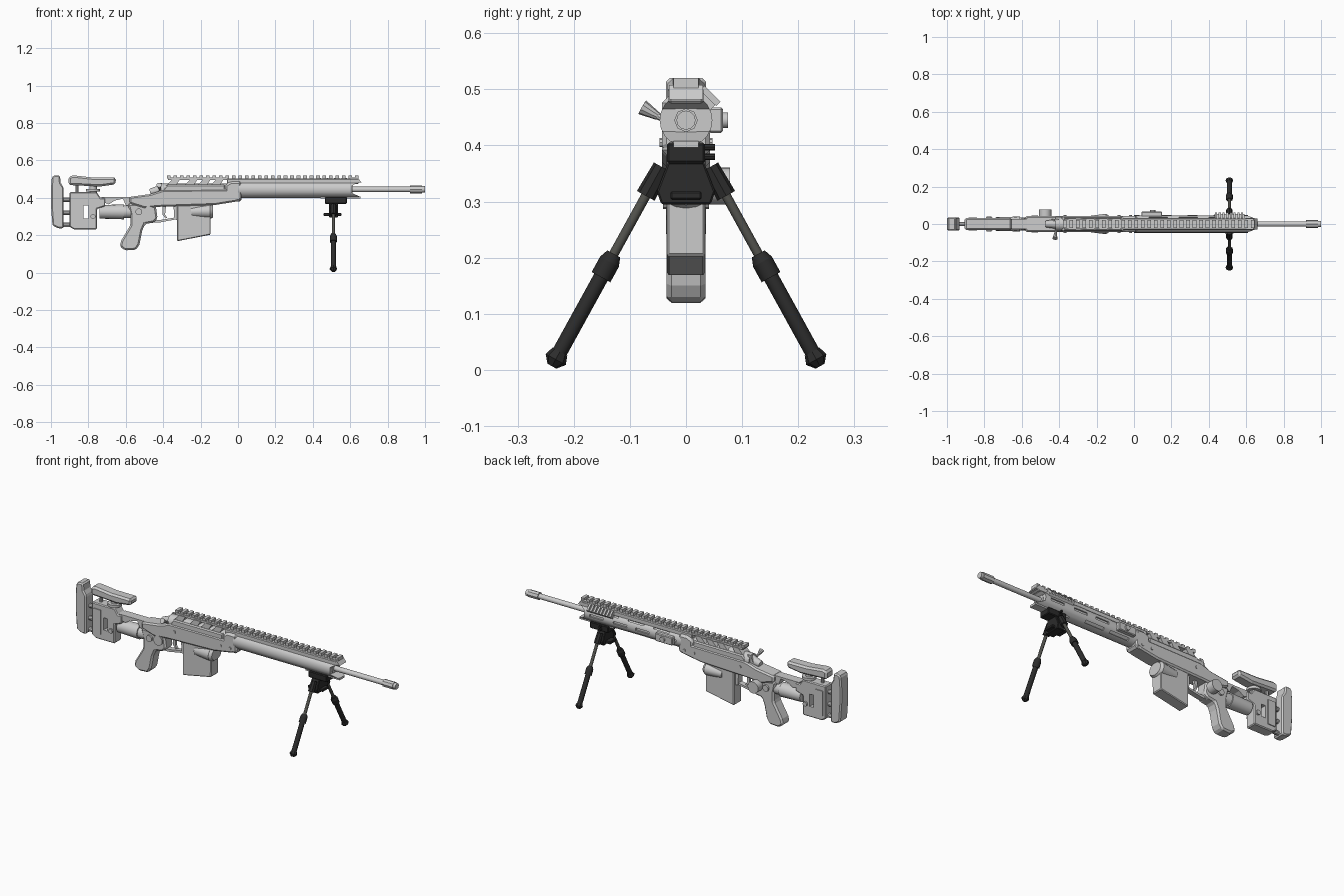
import bpy, bmesh, math
from mathutils import Vector


def material(name, rgb):
    m = bpy.data.materials.new(name)
    m.diffuse_color = (*rgb, 1)
    return m


GREY = material("light grey", (0.60, 0.60, 0.60))
BLACK = material("matte black", (0.025, 0.025, 0.025))
STEEL = material("dark steel", (0.085, 0.085, 0.075))


def finish(name, bm, mat, bevel=0.0, smooth=False):
    bmesh.ops.recalc_face_normals(bm, faces=bm.faces)
    me = bpy.data.meshes.new(name)
    bm.to_mesh(me)
    bm.free()
    ob = bpy.data.objects.new(name, me)
    bpy.context.collection.objects.link(ob)
    me.materials.append(mat)
    if smooth:
        bpy.ops.object.select_all(action='DESELECT')
        ob.select_set(True)
        bpy.context.view_layer.objects.active = ob
        bpy.ops.object.shade_smooth_by_angle(angle=math.radians(35))
    if bevel:
        b = ob.modifiers.new("bevel", 'BEVEL')
        b.width, b.segments, b.limit_method = bevel, 1, 'ANGLE'
    return ob


def prism(name, pts, y0, y1, mat=GREY, bevel=0.0):
    """Side profile (x, z) extruded from y0 to y1."""
    bm = bmesh.new()
    f = bm.faces.new([bm.verts.new((x, y0, z)) for x, z in pts])
    r = bmesh.ops.extrude_face_region(bm, geom=[f])
    bmesh.ops.translate(bm, verts=[v for v in r["geom"] if isinstance(v, bmesh.types.BMVert)],
                        vec=(0, y1 - y0, 0))
    return finish(name, bm, mat, bevel)


def box(name, x0, x1, y0, y1, z0, z1, mat=GREY, bevel=0.0):
    return prism(name, [(x0, z0), (x1, z0), (x1, z1), (x0, z1)], y0, y1, mat, bevel)


def rod(name, a, b, r1, r2=None, mat=GREY, n=16, flat=1.0):
    """Round bar or cone from a to b; flat scales its width in y."""
    a, b = Vector(a), Vector(b)
    bm = bmesh.new()
    bmesh.ops.create_cone(bm, cap_ends=True, segments=n, radius1=r1,
                          radius2=r1 if r2 is None else r2, depth=(b - a).length)
    q = (b - a).to_track_quat('Z', 'Y')
    mid = (a + b) / 2
    for v in bm.verts:
        v.co = q @ v.co
        v.co.y *= flat
        v.co += mid
    return finish(name, bm, mat, smooth=True)


def cut(target, cutters):
    for c in cutters:
        c.hide_render = True
        c.hide_viewport = True
        m = target.modifiers.new("cut", 'BOOLEAN')
        m.operation, m.object, m.solver = 'DIFFERENCE', c, 'EXACT'


AX = 0.445  # height of the bore line

# Barrel and muzzle
rod("barrel", (0.55, 0, AX), (0.93, 0, AX), 0.0145)
rod("muzzle", (0.92, 0, AX), (0.985, 0, AX), 0.021, n=8)
rod("muzzle_tip", (0.985, 0, AX), (1.0, 0, AX), 0.017, n=12)

# Handguard tube with side slots and a notched front end
guard = rod("handguard", (0.0, 0, AX), (0.65, 0, AX), 0.047, n=20)
cutters = [prism("end_notch_cutter", [(0.61, 0.425), (0.61, 0.465), (0.70, 0.515), (0.70, 0.385)], -0.1, 0.1)]
for x in (0.03, 0.20, 0.34, 0.49):
    cutters.append(box("slot_cutter", x, x + 0.085, 0.038, 0.1, 0.438, 0.452))
for x in (0.08, 0.24, 0.40):
    c = box("upper_slot_cutter", x, x + 0.10, 0.038, 0.1, -0.007, 0.007)
    c.location.z = AX
    c.rotation_euler.x = math.radians(45)
    cutters.append(c)
for x in (0.06, 0.22):
    c = box("lower_slot_cutter", x, x + 0.12, 0.038, 0.1, -0.008, 0.008)
    c.location.z = AX
    c.rotation_euler.x = math.radians(-50)
    cutters.append(c)
cut(guard, cutters)
box("guard_lower_plate", 0.44, 0.655, -0.022, 0.022, 0.396, 0.408)
rod("barrel_collar", (0.55, 0, AX), (0.612, 0, AX), 0.028)

# Small accessories on the far side of the handguard
box("side_module", 0.04, 0.15, 0.04, 0.066, 0.422, 0.468, bevel=0.004)
rod("module_knob", (0.10, 0.06, AX), (0.10, 0.075, AX), 0.014)
side = [box("side_rail", 0.43, 0.59, 0.040, 0.056, -0.018, 0.018)]
for i in range(8):
    x = 0.433 + i * 0.02
    side.append(box("side_rail_tooth", x, x + 0.011, 0.056, 0.067, -0.02, 0.02))
for o in side:
    o.location.z = AX
    o.rotation_euler.x = math.radians(45)

# Top rail with teeth, bridged over the receiver by slanted supports
box("rail_base_front", -0.06, 0.645, -0.031, 0.031, 0.475, 0.503, bevel=0.004)
box("rail_bridge", -0.375, -0.05, -0.026, 0.026, 0.496, 0.508)
prism("rail_front_lip", [(0.60, 0.485), (0.66, 0.482), (0.64, 0.508), (0.60, 0.508)], -0.03, 0.03)
for x in (-0.36, -0.265, -0.195, -0.125):
    prism("rail_support", [(x - 0.025, 0.462), (x + 0.025, 0.462), (x + 0.05, 0.50), (x + 0.01, 0.50)], -0.03, 0.03)
for i in range(30):
    x = -0.38 + i * 0.0347
    prism("rail_tooth", [(x, 0.502), (x + 0.019, 0.502), (x + 0.019, 0.52), (x, 0.52)], -0.022, 0.022)

# Receiver, bolt and bolt handle
rod("receiver", (-0.42, 0, 0.44), (0.02, 0, 0.44), 0.037)
prism("receiver_side_plate", [(-0.41, 0.43), (-0.07, 0.43), (-0.07, 0.47), (-0.38, 0.47)], -0.038, 0.038, bevel=0.006)
prism("receiver_front", [(-0.07, 0.38), (0.02, 0.38), (0.02, 0.488), (-0.04, 0.488), (-0.07, 0.47)], -0.043, 0.043, bevel=0.012)
rod("bolt_shroud", (-0.47, 0, 0.43), (-0.40, 0, 0.447), 0.018, 0.028)
rod("bolt_handle", (-0.415, -0.02, 0.435), (-0.42, -0.058, 0.457), 0.006, n=8)
rod("bolt_knob", (-0.42, -0.05, 0.452), (-0.422, -0.078, 0.468), 0.007, 0.014, n=10)
prism("safety_lever", [(-0.44, 0.44), (-0.42, 0.44), (-0.405, 0.478), (-0.425, 0.478)], 0.015, 0.027)

# Chassis
prism("chassis", [(0.02, 0.445), (0.02, 0.395), (-0.01, 0.380), (-0.12, 0.362), (-0.33, 0.355), (-0.42, 0.352),
                  (-0.50, 0.345), (-0.58, 0.37), (-0.58, 0.405), (-0.47, 0.42), (-0.40, 0.442)],
      -0.043, 0.043, bevel=0.008)
for s in (-1, 1):
    for x in (-0.37, -0.08, -0.02):
        rod("chassis_screw", (x, s * 0.04, 0.405), (x, s * 0.047, 0.405), 0.008, n=8)

# Magazine and flared magazine well
prism("magazine", [(-0.325, 0.40), (-0.145, 0.40), (-0.147, 0.203), (-0.325, 0.168)], -0.034, 0.034, bevel=0.004)
rod("magazine_well_flare", (-0.25, 0, 0.325), (-0.15, 0, 0.328), 0.032, 0.042, flat=1.3)
rod("magazine_well_lip", (-0.15, 0, 0.328), (-0.135, 0, 0.328), 0.042, 0.034, flat=1.3)
prism("magazine_release", [(-0.345, 0.36), (-0.32, 0.36), (-0.32, 0.28), (-0.34, 0.285)], -0.02, 0.02)

# Trigger group and grip
prism("trigger", [(-0.405, 0.355), (-0.385, 0.355), (-0.39, 0.31), (-0.378, 0.292), (-0.388, 0.29), (-0.403, 0.31)], -0.007, 0.007)
prism("trigger_guard", [(-0.50, 0.265), (-0.42, 0.268), (-0.33, 0.285), (-0.33, 0.296), (-0.42, 0.281), (-0.50, 0.285)], -0.015, 0.015)
prism("grip", [(-0.59, 0.37), (-0.44, 0.36), (-0.43, 0.29), (-0.45, 0.268), (-0.497, 0.26), (-0.512, 0.225), (-0.527, 0.15),
               (-0.545, 0.122), (-0.605, 0.119), (-0.632, 0.14), (-0.625, 0.17), (-0.575, 0.255), (-0.575, 0.31)],
      -0.035, 0.035, bevel=0.009)
rod("hinge_wheel", (-0.475, 0.03, 0.328), (-0.475, 0.078, 0.328), 0.033)
rod("hinge_cap", (-0.475, -0.043, 0.328), (-0.475, -0.03, 0.328), 0.028)
rod("hinge_button", (-0.53, -0.045, 0.325), (-0.53, 0.045, 0.325), 0.018)

# Stock tube and arm
rod("stock_tube", (-0.74, 0, 0.325), (-0.61, 0, 0.325), 0.036, 0.040)
rod("stock_tube_neck", (-0.61, 0, 0.325), (-0.52, 0, 0.325), 0.034, 0.030)
prism("stock_upper_arm", [(-0.73, 0.38), (-0.69, 0.365), (-0.66, 0.385), (-0.615, 0.395), (-0.60, 0.36), (-0.57, 0.36), (-0.57, 0.405), (-0.73, 0.405)],
      -0.026, 0.026)

# Stock body with a side window
stock = prism("stock_body", [(-0.90, 0.43), (-0.755, 0.43), (-0.735, 0.40), (-0.71, 0.40), (-0.71, 0.355), (-0.755, 0.34),
                             (-0.755, 0.23), (-0.875, 0.23), (-0.90, 0.245)], -0.031, 0.031, bevel=0.005)
cut(stock, [box("window_cutter", -0.825, -0.80, -0.1, 0.1, 0.29, 0.36)])
for s in (-1, 1):
    box("stock_panel", -0.885, -0.84, s * 0.03, s * 0.036, 0.26, 0.40)
    rod("stock_knob", (-0.775, s * 0.028, 0.30), (-0.775, s * 0.041, 0.30), 0.013, n=10)

# Cheek rest on its post
prism("cheek_rest", [(-0.905, 0.468), (-0.905, 0.513), (-0.88, 0.52), (-0.78, 0.509), (-0.652, 0.508), (-0.655, 0.472), (-0.74, 0.46), (-0.85, 0.466)],
      -0.033, 0.033, bevel=0.010)
rod("cheek_post", (-0.775, 0, 0.42), (-0.775, 0, 0.465), 0.020)
rod("cheek_height_wheel", (-0.775, 0, 0.434), (-0.775, 0, 0.448), 0.038, n=14)
rod("cheek_rear_post", (-0.86, 0, 0.42), (-0.86, 0, 0.47), 0.008, n=8)

# Butt pad and its rods
prism("butt_pad", [(-0.995, 0.51), (-0.985, 0.52), (-0.952, 0.52), (-0.948, 0.48), (-0.932, 0.455), (-0.932, 0.238),
                   (-0.96, 0.236), (-0.992, 0.252), (-1.0, 0.36), (-1.0, 0.45)], -0.036, 0.036, bevel=0.008)
for z in (0.39, 0.32, 0.255):
    rod("butt_rod", (-0.94, 0, z), (-0.89, 0, z), 0.012, n=10)

# Bipod mount and body
BX = 0.51
box("bipod_clamp", 0.465, 0.582, -0.034, 0.034, 0.368, 0.405, BLACK, 0.004)
for z in (0.38, 0.397):
    rod("clamp_screw", (BX, 0.03, z), (BX, 0.052, z), 0.006, mat=BLACK, n=8)
bm = bmesh.new()
front = [bm.verts.new((BX - 0.024, y, z)) for y, z in
         ((-0.032, 0.37), (0.032, 0.37), (0.052, 0.318), (0.044, 0.295), (-0.044, 0.295), (-0.052, 0.318))]
f = bm.faces.new(front)
r = bmesh.ops.extrude_face_region(bm, geom=[f])
bmesh.ops.translate(bm, verts=[v for v in r["geom"] if isinstance(v, bmesh.types.BMVert)], vec=(0.048, 0, 0))
finish("bipod_body", bm, BLACK, 0.003)
box("bipod_pivot_plate", 0.457, 0.553, -0.028, 0.028, 0.303, 0.318, BLACK, 0.003)

# Bipod legs, mirrored left and right
for s in (-1, 1):
    def leg(name, t0, t1, r1, r2=None, mat=BLACK, n=12):
        p = lambda t: (BX, s * (0.047 + 0.190 * t), 0.355 - 0.345 * t)
        rod(name, p(t0), p(t1), r1, r2, mat, n)
    leg("leg_hinge", -0.02, 0.13, 0.016, 0.018, n=8)
    leg("leg_inner_rod", 0.10, 0.46, 0.0085, mat=STEEL)
    leg("leg_collar_top", 0.43, 0.47, 0.013, 0.019)
    leg("leg_collar", 0.47, 0.55, 0.019)
    leg("leg_outer_tube", 0.54, 0.95, 0.0135)
    leg("leg_foot", 0.935, 0.975, 0.015, 0.0205, n=8)
    leg("leg_foot_tip", 0.975, 1.01, 0.0205, 0.009, n=8)
